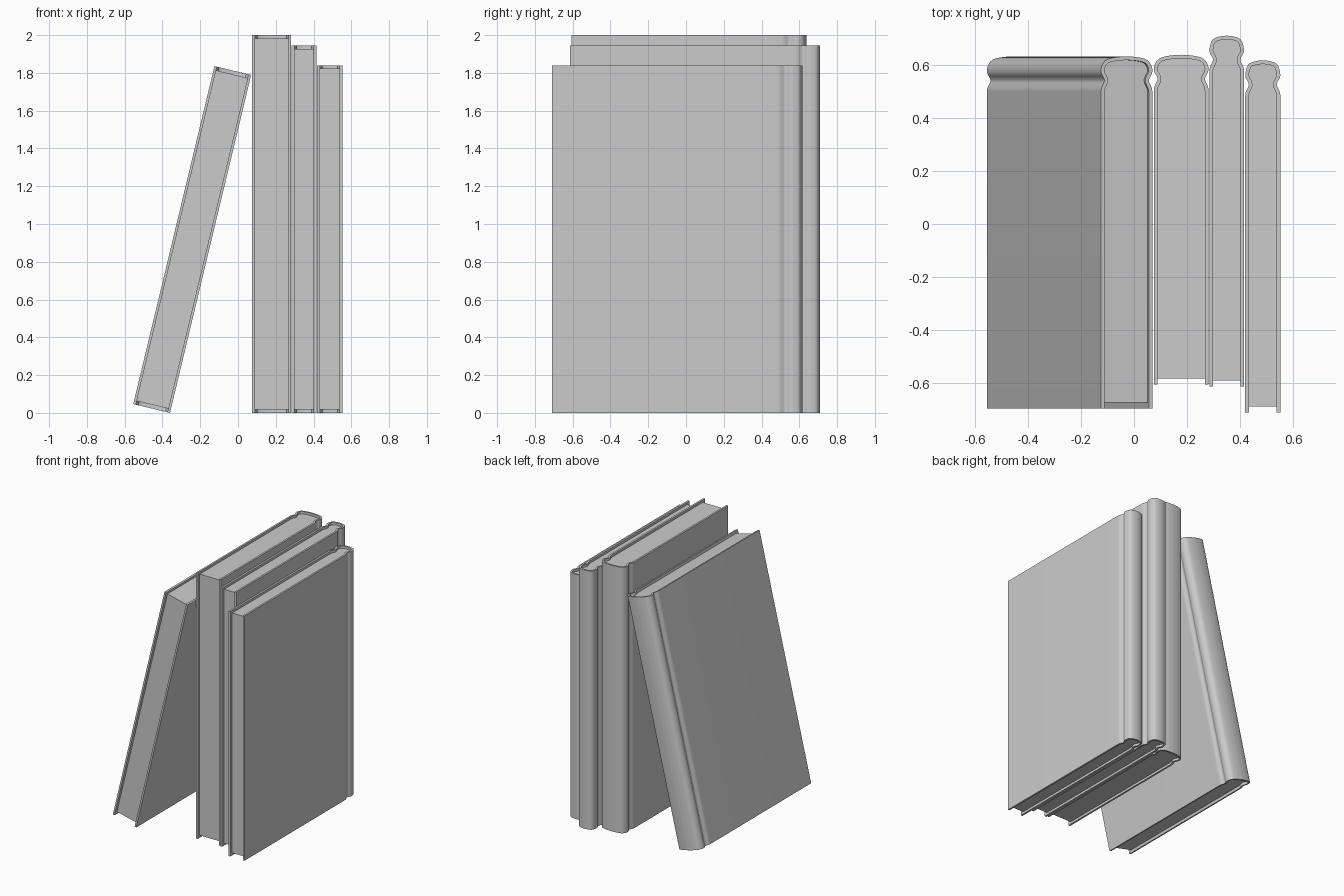
import bpy, bmesh, math
from mathutils import Vector, Matrix

if "Cube" in bpy.data.objects:
    bpy.data.objects.remove(bpy.data.objects["Cube"])

T = 0.014  # cover board thickness


def catmull(pts, n=6):
    """Smooth curve through the points."""
    p = [pts[0] * 2 - pts[1]] + pts + [pts[-1] * 2 - pts[-2]]
    out = []
    for i in range(1, len(p) - 2):
        a, b, c, d = p[i - 1:i + 3]
        for k in range(n):
            t = k / n
            out.append(0.5 * (2 * b + (c - a) * t + (2 * a - 5 * b + 4 * c - d) * t * t
                              + (3 * b - a - 3 * c + d) * t ** 3))
    return out + [pts[-1]]


def centre_line(width, y0, y1):
    """Middle of the cover: board, hinge groove, rounded spine, mirrored."""
    w, yb = width / 2 - T / 2, y1 - T / 2
    half = catmull([Vector(v) for v in (
        (w, yb - 0.135), (w - 0.002, yb - 0.115), (w - 0.013, yb - 0.09),
        (w - 0.011, yb - 0.073), (w - 0.001, yb - 0.054), (w - 0.003, yb - 0.032),
        (w * 0.8, yb - 0.012), (w * 0.42, yb - 0.003), (0, yb))])
    half = [Vector((w, y0))] + half
    return half + [Vector((-p.x, p.y)) for p in reversed(half[:-1])]


def offset(line, dist):
    out = []
    for i, p in enumerate(line):
        d = (line[min(i + 1, len(line) - 1)] - line[max(i - 1, 0)]).normalized()
        out.append(p + Vector((d.y, -d.x)) * dist)
    return out


def finish(name, bm, matrix):
    bmesh.ops.recalc_face_normals(bm, faces=bm.faces)
    mesh = bpy.data.meshes.new(name)
    bm.to_mesh(mesh)
    bm.free()
    obj = bpy.data.objects.new(name, mesh)
    bpy.context.collection.objects.link(obj)
    obj.matrix_world = matrix
    bpy.ops.object.select_all(action='DESELECT')
    obj.select_set(True)
    bpy.context.view_layer.objects.active = obj
    bpy.ops.object.shade_smooth_by_angle(angle=math.radians(35))


def book(name, width, y0, y1, height, inset, matrix):
    line = centre_line(width, y0, y1)

    # cover: bent board swept up the full height
    bm = bmesh.new()
    rows = []
    for a, b in zip(offset(line, T / 2), offset(line, -T / 2)):
        rows.append([bm.verts.new((p.x, p.y, z)) for p, z in
                     ((a, 0), (a, height), (b, height), (b, 0))])
    for r, s in zip(rows, rows[1:]):
        for k in range(4):
            bm.faces.new((r[k], r[(k + 1) % 4], s[(k + 1) % 4], s[k]))
    bm.faces.new(rows[0])
    bm.faces.new(rows[-1])
    finish(name + "_cover", bm, matrix)

    # page block: fills the cover, set back at top, bottom and front
    pages = [p.copy() for p in offset(line, -T * 0.3)]
    pages[0].y = pages[-1].y = y0 + 0.023
    bm = bmesh.new()
    face = bm.faces.new([bm.verts.new((p.x, p.y, inset)) for p in pages])
    ext = bmesh.ops.extrude_face_region(bm, geom=[face], use_keep_orig=True)
    top = [v for v in ext["geom"] if isinstance(v, bmesh.types.BMVert)]
    bmesh.ops.translate(bm, verts=top, vec=(0, 0, height - 2 * inset))
    finish(name + "_pages", bm, matrix)


# three upright books: name, left x, right x, front y, back y, height
for name, x0, x1, y0, y1, h in (
        ("tall_book", 0.075, 0.281, -0.605, 0.638, 2.0),
        ("middle_book", 0.284, 0.415, -0.613, 0.71, 1.945),
        ("short_book", 0.419, 0.552, -0.71, 0.617, 1.84)):
    book(name, x1 - x0, y0, y1, h, 0.018, Matrix.Translation(((x0 + x1) / 2, 0, 0)))

# leaning book, tilted about its lower right edge
W = 0.2
lean = (Matrix.Translation((-0.36, 0, 0)) @ Matrix.Rotation(math.radians(13.5), 4, 'Y')
        @ Matrix.Translation((-W / 2, 0, 0)))
book("leaning_book", W, -0.695, 0.632, 1.84, 0.02, lean)
